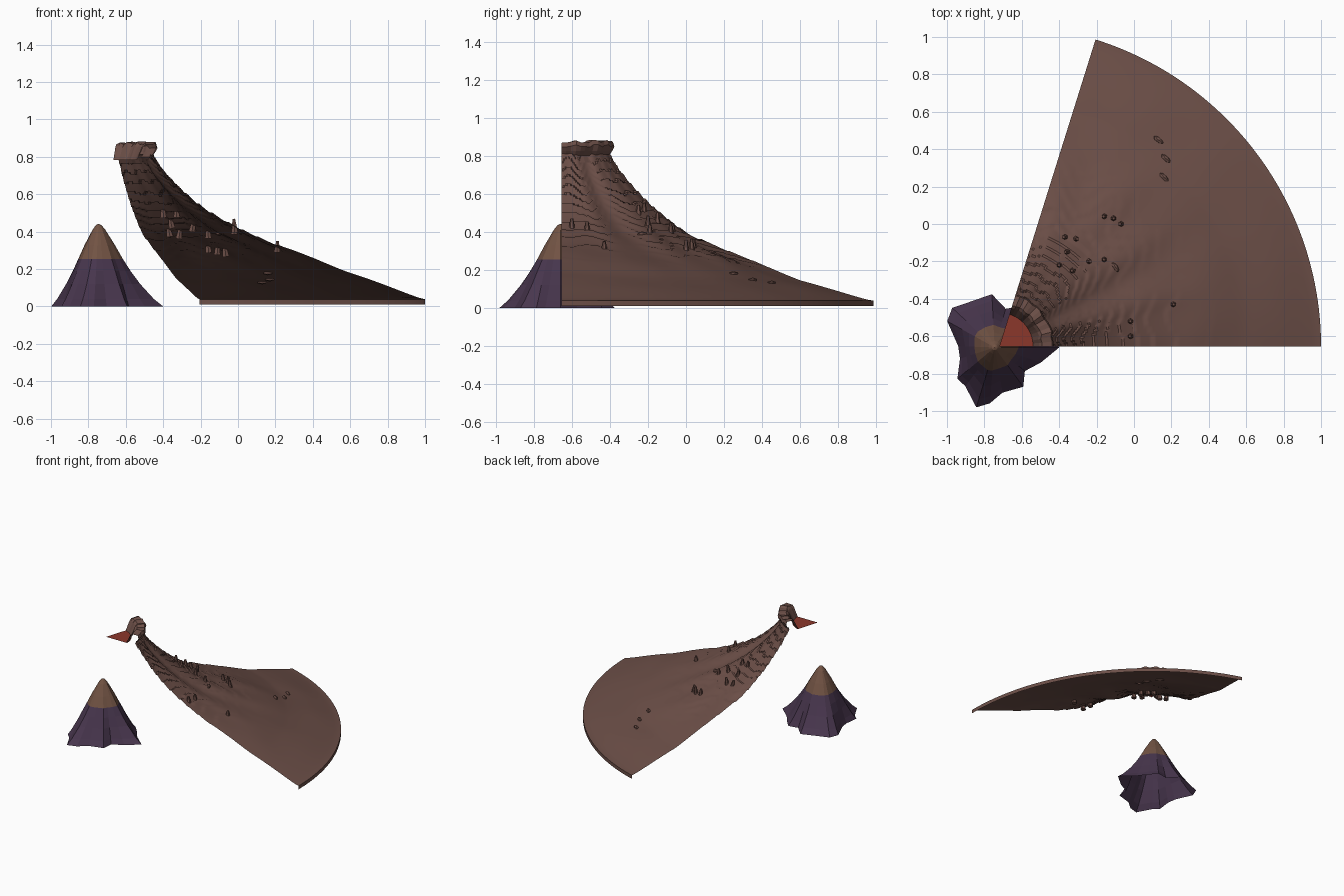
import bpy, bmesh, random
from math import sin, cos, radians, exp, floor
from mathutils import Vector, Matrix, noise

random.seed(4)
if "Cube" in bpy.data.objects:
    bpy.data.objects.remove(bpy.data.objects["Cube"])

APEX = Vector((-0.72, -0.655, 0))
SWEEP = radians(72.6)


def material(name, rgb):
    m = bpy.data.materials.new(name)
    m.use_nodes = True
    m.diffuse_color = (*rgb, 1)
    bsdf = m.node_tree.nodes["Principled BSDF"]
    bsdf.inputs["Base Color"].default_value = (*rgb, 1)
    bsdf.inputs["Roughness"].default_value = 0.9
    return m


BROWN = material("brown rock", (0.15, 0.078, 0.064))
PURPLE = material("purple rock", (0.065, 0.037, 0.076))
TAN = material("tan rock", (0.17, 0.088, 0.058))
LAVA = material("red lava", (0.26, 0.038, 0.024))


def finish(bm, name, *mats, smooth=None):
    mesh = bpy.data.meshes.new(name)
    bm.to_mesh(mesh)
    bm.free()
    obj = bpy.data.objects.new(name, mesh)
    bpy.context.collection.objects.link(obj)
    for m in mats:
        mesh.materials.append(m)
    if smooth:
        bpy.ops.object.select_all(action='DESELECT')
        obj.select_set(True)
        bpy.context.view_layer.objects.active = obj
        bpy.ops.object.shade_smooth_by_angle(angle=radians(smooth))
    return obj


def lerp_table(table, x):
    for (x0, y0), (x1, y1) in zip(table, table[1:]):
        if x <= x1:
            return y0 + (y1 - y0) * (x - x0) / (x1 - x0)
    return table[-1][1]


def grid(bm, rows, closed=False):
    """Join rows of points with quads."""
    vs = [[bm.verts.new(p) for p in row] for row in rows]
    for a, b in zip(vs, vs[1:]):
        n = len(a)
        for i in range(n if closed else n - 1):
            j = (i + 1) % n
            bm.faces.new((a[i], b[i], b[j], a[j]))
    return vs


def polar(r, a, z):
    return APEX + Vector((r * cos(a), r * sin(a), z))


# Volcano slope: a wedge of a concave cone with a gully and rock ledges
SLOPE = [(0.265, 0.81), (0.29, 0.76), (0.36, 0.68), (0.45, 0.595), (0.52, 0.54),
         (0.62, 0.475), (0.72, 0.42), (0.92, 0.335), (1.12, 0.26),
         (1.32, 0.18), (1.52, 0.11), (1.66, 0.056), (1.72, 0.035)]


def slope_z(r, a):
    t = a / SWEEP
    z = sum(lerp_table(SLOPE, r + d) for d in (-0.03, 0, 0.03)) / 3
    mid = max(0, min(1, (r - 0.3) / 0.4, (1.72 - r) / 0.4))
    z -= 0.04 * t * mid
    gully = exp(-((t - 0.42 + 0.1 * r) / 0.1) ** 2)
    fade = max(0, 1 - r / 1.2)
    z -= 0.035 * gully * fade
    wobble = noise.noise(Vector((r * 3, a * 5, 1)))
    phase = z / 0.045 + 1.5 * wobble
    ledge = (phase - floor(phase)) - 0.5
    z += 0.022 * ledge * fade * (1 - 0.8 * gully)
    return z + 0.012 * wobble * mid


bm = bmesh.new()
angles = [SWEEP * i / 64 for i in range(65)]
radii = [0.265 + 1.455 * (i / 110) ** 1.3 for i in range(111)]
rows = [[polar(r, a, slope_z(r, a)) for a in angles] for r in radii]
rows.append([polar(1.72, a, 0.01) for a in angles])
grid(bm, rows)
finish(bm, "volcano_slope", BROWN, smooth=35)

# Crater rim: broken blocks curling over the crater
RIM = [(0.18, 0.782), (0.215, 0.86), (0.23, 0.876), (0.285, 0.878),
       (0.292, 0.855), (0.28, 0.825), (0.262, 0.8), (0.285, 0.765)]
bm = bmesh.new()
steps = 14
jitter = [(random.uniform(-0.006, 0.006), random.uniform(-0.012, 0.006)) for _ in range(steps + 1)]
rows = []
for k, (r, z) in enumerate(RIM):
    top = 1 if 0 < k < 5 else 0
    rows.append([polar(r + dr * (k > 0), SWEEP * i / steps, z + dz * top)
                 for i, (dr, dz) in enumerate(jitter)])
grid(bm, rows)
finish(bm, "crater_rim", BROWN)

# Lava pool filling the crater
bm = bmesh.new()
tip = bm.verts.new(polar(0, 0, 0.783))
arc = [bm.verts.new(polar(0.187, SWEEP * i / 8, 0.783)) for i in range(9)]
bm.faces.new([tip] + arc)
finish(bm, "lava_pool", LAVA)

# Standing stones scattered on the slope
STONES = [(-0.37, -0.07), (-0.31, -0.08), (-0.16, 0.04), (-0.11, 0.03),
          (-0.24, -0.2), (-0.16, -0.19), (-0.4, -0.22), (-0.33, -0.25),
          (-0.36, -0.15), (0.21, -0.43), (-0.02, -0.52), (-0.02, -0.6), (-0.07, 0.0)]
bm = bmesh.new()
for x, y in STONES:
    off = Vector((x, y, 0)) - APEX
    r = off.length
    a = Vector((1, 0)).angle(Vector((off.x, off.y)))
    h = random.uniform(0.06, 0.09)
    tilt = Matrix.Rotation(random.uniform(-0.2, 0.2), 4, 'Y')
    place = Matrix.Translation((x, y, slope_z(r, a) + 0.005)) @ tilt
    bmesh.ops.create_cone(bm, cap_ends=True, segments=6, radius1=0.02,
                          radius2=0.008, depth=h, matrix=place)
finish(bm, "standing_stones", BROWN)

# Flat boulder and thin ledges lying on the slope
bm = bmesh.new()
for x, y, size in [(-0.1, -0.23, 0.028), (0.13, 0.45, 0.03), (0.17, 0.35, 0.03),
                   (0.16, 0.25, 0.03)]:
    off = Vector((x, y, 0)) - APEX
    a = Vector((1, 0)).angle(Vector((off.x, off.y)))
    place = (Matrix.Translation((x, y, slope_z(off.length, a)))
             @ Matrix.Rotation(a, 4, 'Z') @ Matrix.Diagonal((0.5, 1.2, 0.45, 1)))
    bmesh.ops.create_icosphere(bm, subdivisions=1, radius=size, matrix=place)
finish(bm, "boulders", BROWN)

# Small mountain: lobed foot narrowing to a round peak
FOOT = [(0, 0.345), (20, 0.26), (40, 0.25), (58, 0.26), (74, 0.215), (93, 0.285),
        (115, 0.275), (137, 0.31), (151, 0.29), (178, 0.195), (198, 0.195),
        (220, 0.26), (233, 0.26), (253, 0.335), (265, 0.3), (280, 0.245),
        (306, 0.26), (322, 0.205), (342, 0.26)]
# Height, mean radius, strength of the lobes
LEVELS = [(0, 0.265, 1), (0.04, 0.235, 0.85), (0.12, 0.188, 0.6), (0.19, 0.152, 0.4),
          (0.255, 0.118, 0.3), (0.33, 0.08, 0.25), (0.41, 0.034, 0.15), (0.435, 0.015, 0)]
centre = Vector((-0.745, -0.66, 0))
bm = bmesh.new()
rows = []
for z, mean, lobe in LEVELS:
    row = []
    for deg, foot in FOOT:
        r = mean * (1 + lobe * (foot / 0.265 - 1))
        a = radians(deg)
        row.append(centre + Vector((r * cos(a), r * sin(a), z)))
    rows.append(row)
vs = grid(bm, rows, closed=True)
peak = bm.verts.new(centre + Vector((0, 0, 0.442)))
top = vs[-1]
for i in range(len(top)):
    bm.faces.new((top[i], top[(i + 1) % len(top)], peak))
bmesh.ops.recalc_face_normals(bm, faces=bm.faces)
for f in bm.faces:
    f.material_index = int(f.calc_center_median().z > 0.255)
finish(bm, "small_mountain", PURPLE, TAN)
